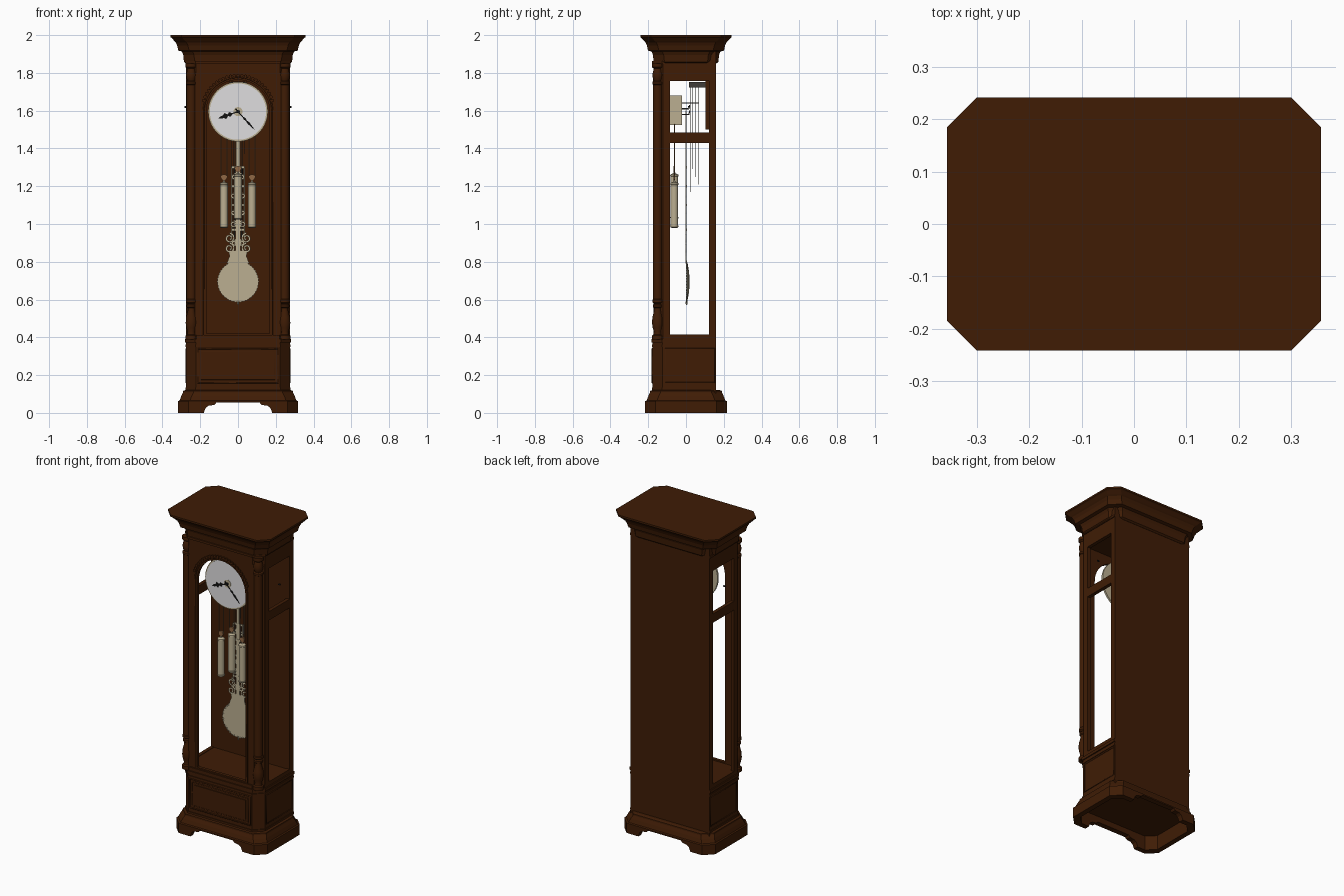
import bpy, bmesh, math
from math import sin, cos, pi

if "Cube" in bpy.data.objects:
    bpy.data.objects.remove(bpy.data.objects["Cube"])


def material(name, col):
    m = bpy.data.materials.new(name)
    m.diffuse_color = (*col, 1)
    m.use_nodes = True
    m.node_tree.nodes["Principled BSDF"].inputs["Base Color"].default_value = m.diffuse_color
    return m


WOOD = material("dark walnut", (0.050, 0.0118, 0.0016))
BRASS = material("pale brass", (0.50, 0.43, 0.285))
WHITE = material("dial white", (0.74, 0.73, 0.74))
BLACK = material("black", (0.006, 0.006, 0.006))
STEEL = material("dark steel", (0.05, 0.045, 0.04))
COPPER = material("cable copper", (0.28, 0.14, 0.06))


def finish(name, bm, mat, smooth=False):
    bmesh.ops.recalc_face_normals(bm, faces=bm.faces)
    me = bpy.data.meshes.new(name)
    bm.to_mesh(me)
    bm.free()
    me.materials.append(mat)
    ob = bpy.data.objects.new(name, me)
    bpy.context.collection.objects.link(ob)
    if smooth:
        bpy.ops.object.select_all(action='DESELECT')
        ob.select_set(True)
        bpy.context.view_layer.objects.active = ob
        bpy.ops.object.shade_smooth_by_angle(angle=math.radians(35))
    return ob


def loft(name, rings, mat, smooth=False):
    """Skin a stack of equal-length point rings and cap both ends."""
    bm = bmesh.new()
    vs = [[bm.verts.new(p) for p in r] for r in rings]
    n = len(vs[0])
    for a, b in zip(vs, vs[1:]):
        for i in range(n):
            bm.faces.new((a[i], a[(i + 1) % n], b[(i + 1) % n], b[i]))
    bm.faces.new(vs[0])
    bm.faces.new(vs[-1])
    return finish(name, bm, mat, smooth)


def prism(name, pts, axis, lo, hi, mat=WOOD, smooth=False):
    place = {'x': lambda p, t: (t, p[0], p[1]), 'y': lambda p, t: (p[0], t, p[1]),
             'z': lambda p, t: (p[0], p[1], t)}[axis]
    return loft(name, [[place(p, t) for p in pts] for t in (lo, hi)], mat, smooth)


def box(name, x0, x1, y0, y1, z0, z1, mat=WOOD):
    return prism(name, [(x0, y0), (x1, y0), (x1, y1), (x0, y1)], 'z', z0, z1, mat)


def circle(r, n=48, cx=0, cy=0):
    return [(cx + r * cos(2 * pi * i / n), cy + r * sin(2 * pi * i / n)) for i in range(n)]


def lathe(name, prof, x, y, mat, n=24):
    return loft(name, [[(px, py, z) for px, py in circle(r, n, x, y)] for z, r in prof], mat, True)


def octagon(hx, hy, c):
    return [(hx - c, -hy), (hx, -hy + c), (hx, hy - c), (hx - c, hy),
            (c - hx, hy), (-hx, hy - c), (-hx, c - hy), (c - hx, -hy)]


def tube(name, pts, r, mat, cyclic=False):
    cu = bpy.data.curves.new(name, 'CURVE')
    cu.dimensions = '3D'
    cu.bevel_depth, cu.bevel_resolution, cu.use_fill_caps = r, 1, True
    s = cu.splines.new('POLY')
    s.points.add(len(pts) - 1)
    for q, p in zip(s.points, pts):
        q.co = (*p, 1)
    s.use_cyclic_u = cyclic
    cu.materials.append(mat)
    ob = bpy.data.objects.new(name, cu)
    bpy.context.collection.objects.link(ob)
    return ob


def cut(ob, *cutters):
    for c in cutters:
        m = ob.modifiers.new("cut", 'BOOLEAN')
        m.operation, m.solver, m.object = 'DIFFERENCE', 'EXACT', c
        bpy.context.view_layer.objects.active = ob
        bpy.ops.object.modifier_apply(modifier=m.name)
        bpy.data.objects.remove(c)


# --- crown and base mouldings
crown = [(1.85, .276), (1.858, .286), (1.895, .29), (1.913, .297), (1.918, .316), (1.945, .322), (1.962, .33),
         (1.968, .336), (1.984, .35), (1.989, .357), (2.0, .357)]
loft("crown", [[(x, y, z) for x, y in octagon(h, h - .115, .057)] for z, h in crown], WOOD)
base_prof = [(0, .317), (.062, .317), (.066, .309), (.09, .3), (.108, .291), (.117, .29), (.121, .278)]
base = loft("base", [[(x, y, z) for x, y in octagon(h, h - .101, .055)] for z, h in base_prof], WOOD)
half = [(.18, -.01), (.18, .005), (.17, .028), (.155, .038), (.125, .042), (.115, .054)]
cut(base, prism("hollow", octagon(.285, .183, .05), 'z', -.02, .09),
    prism("arch", half + [(-x, z) for x, z in reversed(half)], 'y', -.4, .4))


# --- lower cabinet with chamfered front corners
def body(hx, yf, c):
    return [(hx - c, yf), (hx, yf + c), (hx, .16), (-hx, .16), (-hx, yf + c), (c - hx, yf)]


prism("lower_cabinet", body(.274, -.177, .052), 'z', .1, .375)
prism("waist_moulding", body(.281, -.182, .054), 'z', .372, .39)
prism("cabinet_floor", body(.272, -.175, .052), 'z', .388, .412)
prism("hood_ceiling", body(.274, -.172, .052), 'z', 1.8, 1.915)
prism("hood_bead", body(.279, -.18, .054), 'z', 1.848, 1.862)
for z in (.128, .355):
    prism("cabinet_bead", body(.278, -.181, .053), 'z', z - .006, z + .006)
for h, z0, z1, r in ((.212, .16, .34, .006), (.195, .177, .323, .003)):
    tube("front_panel_moulding", [(-h, -.177, z0), (h, -.177, z0), (h, -.177, z1), (-h, -.177, z1)], r, WOOD, True)
box("front_raised_panel", -.18, .18, -.182, -.17, .19, .31)

# --- front door with arched opening
ZC = 1.595


def arch(r, z0, n=32):
    return [(r, z0)] + [(r * cos(pi * i / n), ZC + r * sin(pi * i / n)) for i in range(n + 1)] + [(-r, z0)]


door = box("front_door", -.228, .228, -.167, -.147, .39, 1.85)
cut(door, prism("opening", arch(.168, .42), 'y', -.3, 0))
tube("door_moulding", [(x, -.166, z) for x, z in arch(.182, .408)], .005, WOOD, True)
for i in range(25):
    a = pi * (.1 + .8 * i / 24)
    x, z = .192 * cos(a), ZC + .192 * sin(a)
    prism("arch_bead", circle(.0085, 10, x, z), 'y', -.175, -.16)

# --- back, sides and corner columns
box("back_panel", -.274, .274, .122, .16, .38, 1.86)
col_foot = [(.388, .03), (.41, .03), (.415, .022), (.43, .02), (.45, .026), (.475, .03), (.505, .028), (.54, .019),
            (.555, .018), (.56, .025), (.572, .025), (.577, .018), (.585, .028), (.598, .028), (.605, .022)]
col_top = [(1.735, .022), (1.74, .028), (1.752, .028), (1.757, .02), (1.77, .025), (1.79, .028), (1.815, .022),
           (1.822, .02), (1.83, .03), (1.85, .03)]
for s in (-1, 1):
    side = box("side_frame", min(s * .252, s * .274), max(s * .252, s * .274), -.122, .15, .39, 1.85)
    cut(side, box("w1", -.4, .4, -.085, .122, .415, 1.43), box("w2", -.4, .4, -.085, .122, 1.485, 1.757))
    tube("side_panel_moulding", [(s * .274, y, z) for y, z in ((-.11, .16), (.15, .16), (.15, .34), (-.11, .34))],
         .004, WOOD, True)
    prism("corner_post", [(s * .222, -.167), (s * .274, -.118), (s * .255, -.11), (s * .215, -.147)], 'z', .39, 1.85)
    cx, cy = s * .247, -.15
    lathe("column_foot", col_foot, cx, cy, WOOD)
    lathe("column_shaft", [(.6, .0245), (1.74, .0245)], cx, cy, WOOD, 20)
    lathe("column_capital", col_top, cx, cy, WOOD)
    prism("side_knob", circle(.005, 12, .015, 1.62), 'x', s * .272, s * .284, BLACK)

# --- dial and hands
prism("dial_rim", [(x, z + ZC) for x, z in circle(.158, 64)], 'y', -.1, -.088, BRASS, True)
prism("dial_face", [(x, z + ZC) for x, z in circle(.149, 64)], 'y', -.104, -.098, WHITE, True)
prism("dial_boss", [(x, z + ZC) for x, z in circle(.024, 32)], 'y', -.106, -.1, BRASS, True)
prism("hand_hub", [(x, z + ZC) for x, z in circle(.008, 16)], 'y', -.116, -.1, BLACK)


def hand(name, dx, dz, y, outline):
    L = math.hypot(dx, dz)
    u, v = dx / L, dz / L
    pts = outline + [(a, -b) for a, b in reversed(outline)]
    prism(name, [(a * L * u - b * v, ZC + a * L * v + b * u) for a, b in pts], 'y', y, y + .002, BLACK)


hand("minute_hand", .088, -.096, -.114, [(-.15, .004), (.3, .002), (.4, .006), (.5, .002), (.62, .006), (1, .0008)])
hand("hour_hand", -.103, -.036, -.110, [(-.1, .004), (.3, .003), (.42, .013), (.52, .004), (.66, .017), (.75, .006),
                                       (.84, .008), (1, .001)])

# --- movement, hammers and chimes
box("movement", -.075, .075, -.085, -.022, 1.525, 1.68, BRASS)
for x in (-.03, .03):
    tube("chime_arm", [(x, -.02, 1.64), (x, .07, 1.64)], .003, STEEL)
    for z in (1.58, 1.61):
        tube("hammer_arm", [(x, -.02, z), (x, .015, z), (x, .02, z + .02)], .004, STEEL)
box("chime_plate", -.045, .045, .104, .122, 1.5, 1.757)
box("chime_block", -.045, .045, .015, .106, 1.722, 1.752, STEEL)
for i in range(8):
    x, y = -.035 + .01 * i, .022 + .043 * (i % 4) / 3
    tube("chime_rod", [(x, y, 1.73), (x, y, 1.17 + .04 * ((i * 3) % 8))], .0016, STEEL)

# --- weights, pulleys and cables
for x, z0, z1 in ((-.074, .985, 1.215), (0, 1.03, 1.26), (.074, .985, 1.215)):
    lathe("weight", [(z0 - .006, .014), (z0 - .002, .021), (z0 + .006, .022), (z0 + .008, .0205), (z1 - .008, .0205),
                     (z1 - .006, .022), (z1 + .002, .021), (z1 + .008, .006), (z1 + .02, .004)], x, -.062, BRASS)
    prism("pulley", circle(.016, 24, x, z1 + .032), 'y', -.067, -.057, COPPER)
    for s in (-1, 1):
        tube("cable", [(x + s * .016, -.062, z1 + .032), (x + s * .016, -.062, 1.53)], .003, COPPER)

# --- pendulum: rod, lyre rods, scrolls and bob
box("pendulum_rod", -.01, .01, -.002, .003, 1.25, 1.6, BRASS)
box("lyre_stem", -.012, .012, -.002, .003, .84, 1.3, BRASS)
for z in (.97, 1.1, 1.2, 1.3):
    box("lyre_bar", -.034, .034, -.003, .004, z - .006, z + .006, BRASS)
prism("bob_neck", [(-.06, .79), (.06, .79), (.045, .83), (.05, .86), (-.05, .86), (-.045, .83)], 'y', -.002, .003, BRASS)


def spiral(cx, cz, r, s, turns=1.5, a0=0):
    return [(s * (cx + r * (1 - .75 * i / 28) * cos(a0 + turns * 2 * pi * i / 28)), 0,
             cz + r * (1 - .75 * i / 28) * sin(a0 + turns * 2 * pi * i / 28)) for i in range(29)]


for s in (-1, 1):
    for x in (.02, .033):
        tube("lyre_rod", [(s * x, 0, .93), (s * x, 0, 1.3)], .0035, STEEL if x < .03 else BRASS)
    for cx, cz, r in ((.045, .925, .026), (.045, .872, .026), (.02, .9, .016), (.024, 1.0, .018),
                      (.024, 1.06, .014), (.024, 1.15, .016), (.02, 1.25, .016)):
        tube("scroll", spiral(cx, cz, r, s, a0=pi / 2), .0055, BRASS).scale.y = .5
bob = [(.002, .108), (.005, .108), (.010, .09), (.015, .06), (.018, .03), (.0185, .004)]
loft("bob", [[(x, y, z + .695) for x, z in circle(r, 56)] for y, r in bob], BRASS, True)
for x, z in circle(.106, 44):
    prism("bob_bead", circle(.005, 8, x, z + .695), 'y', 0, .006, BRASS)
lathe("bob_tip", [(.57, .002), (.578, .005), (.595, .004)], 0, .003, BRASS, 12)
